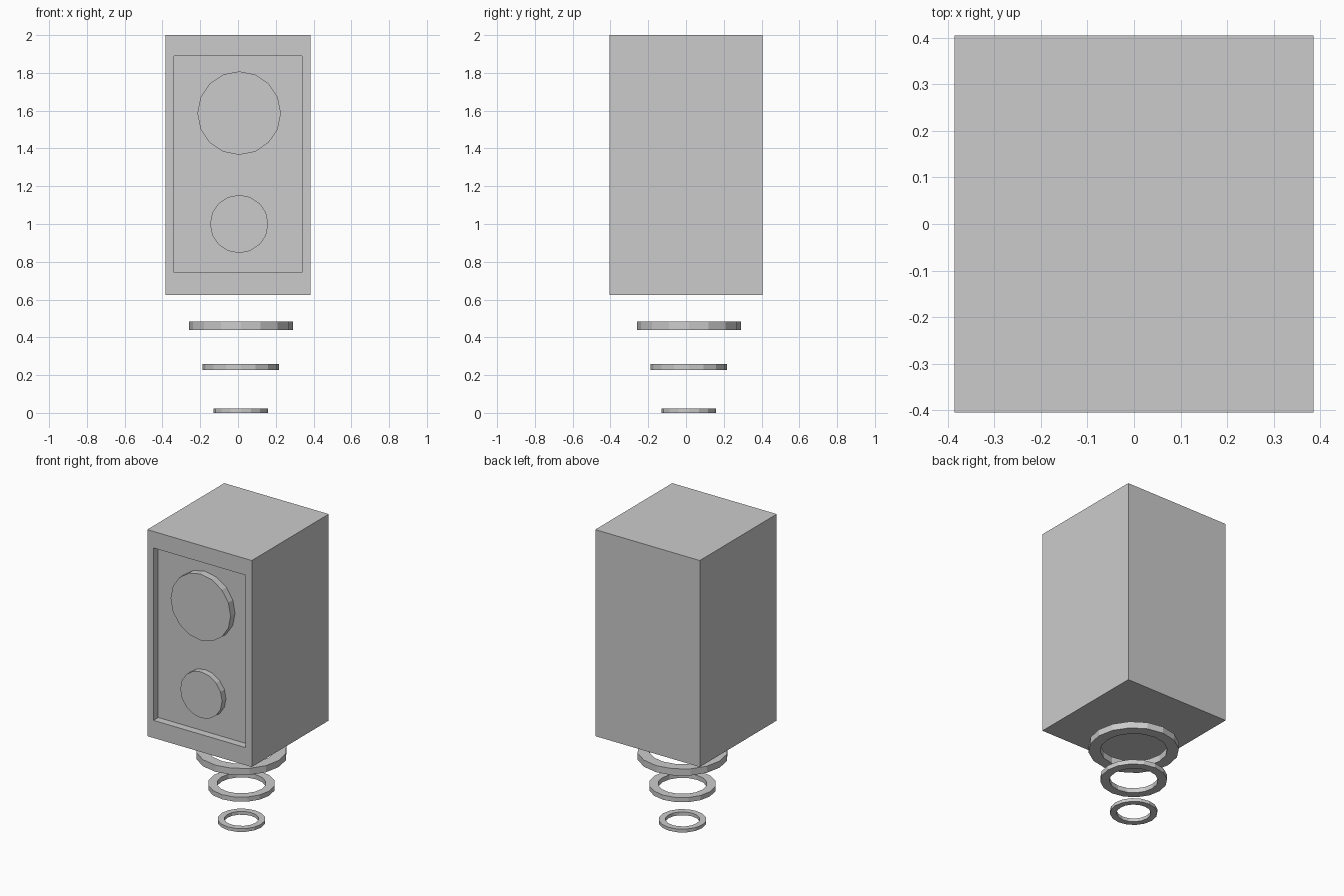
import bpy, bmesh, math
from mathutils import Matrix, Vector

if "Cube" in bpy.data.objects:
    bpy.data.objects.remove(bpy.data.objects["Cube"])

SIDES = 16
FRONT = -0.405
RECESS = FRONT + 0.05


def make_object(name, bm):
    bmesh.ops.recalc_face_normals(bm, faces=bm.faces)
    mesh = bpy.data.meshes.new(name)
    bm.to_mesh(mesh)
    bm.free()
    obj = bpy.data.objects.new(name, mesh)
    bpy.context.collection.objects.link(obj)
    return obj


def cabinet():
    # box with the front face inset and pushed back
    bm = bmesh.new()
    bmesh.ops.create_cube(bm, size=1)
    bmesh.ops.scale(bm, vec=(0.77, 0.81, 1.375), verts=bm.verts)
    bmesh.ops.translate(bm, vec=(0, 0, 1.3125), verts=bm.verts)
    front = min(bm.faces, key=lambda f: f.calc_center_median().y)
    bmesh.ops.inset_individual(bm, faces=[front], thickness=0.065)
    # the frame is taller at the top and bottom than at the sides
    for v in front.verts:
        v.co.z = 1.89 if v.co.z > 1.3 else 0.742
    wall = bmesh.ops.extrude_discrete_faces(bm, faces=[front])["faces"]
    bmesh.ops.translate(bm, vec=(0, RECESS - FRONT, 0), verts=wall[0].verts)
    make_object("cabinet", bm)


def driver(name, z, radius, front):
    # round plate standing on the recessed panel
    bm = bmesh.new()
    depth = RECESS - front
    m = Matrix.Translation((0.006, front + depth / 2, z)) @ Matrix.Rotation(math.pi / 2, 4, "X")
    bmesh.ops.create_cone(bm, cap_ends=True, segments=SIDES, radius1=radius,
                          radius2=radius, depth=depth, matrix=m)
    make_object(name, bm)


def ring(name, outer, inner, z0, z1):
    # flat-sided ring from a rectangular section
    bm = bmesh.new()
    section = [(outer, z0), (outer, z1), (inner, z1), (inner, z0)]
    loops = []
    for i in range(SIDES):
        a = 2 * math.pi * i / SIDES
        loops.append([bm.verts.new(Vector((0.015 + r * math.cos(a), 0.015 + r * math.sin(a), z)))
                      for r, z in section])
    for i in range(SIDES):
        a, b = loops[i], loops[(i + 1) % SIDES]
        for j in range(4):
            k = (j + 1) % 4
            bm.faces.new((a[j], b[j], b[k], a[k]))
    make_object(name, bm)


cabinet()
driver("upper_driver", 1.587, 0.221, -0.402)
driver("lower_driver", 1.0, 0.154, -0.396)

# hovering rings beneath the cabinet
ring("large_ring", 0.275, 0.204, 0.439, 0.483)
ring("middle_ring", 0.203, 0.148, 0.228, 0.259)
ring("small_ring", 0.144, 0.104, 0.0, 0.022)
